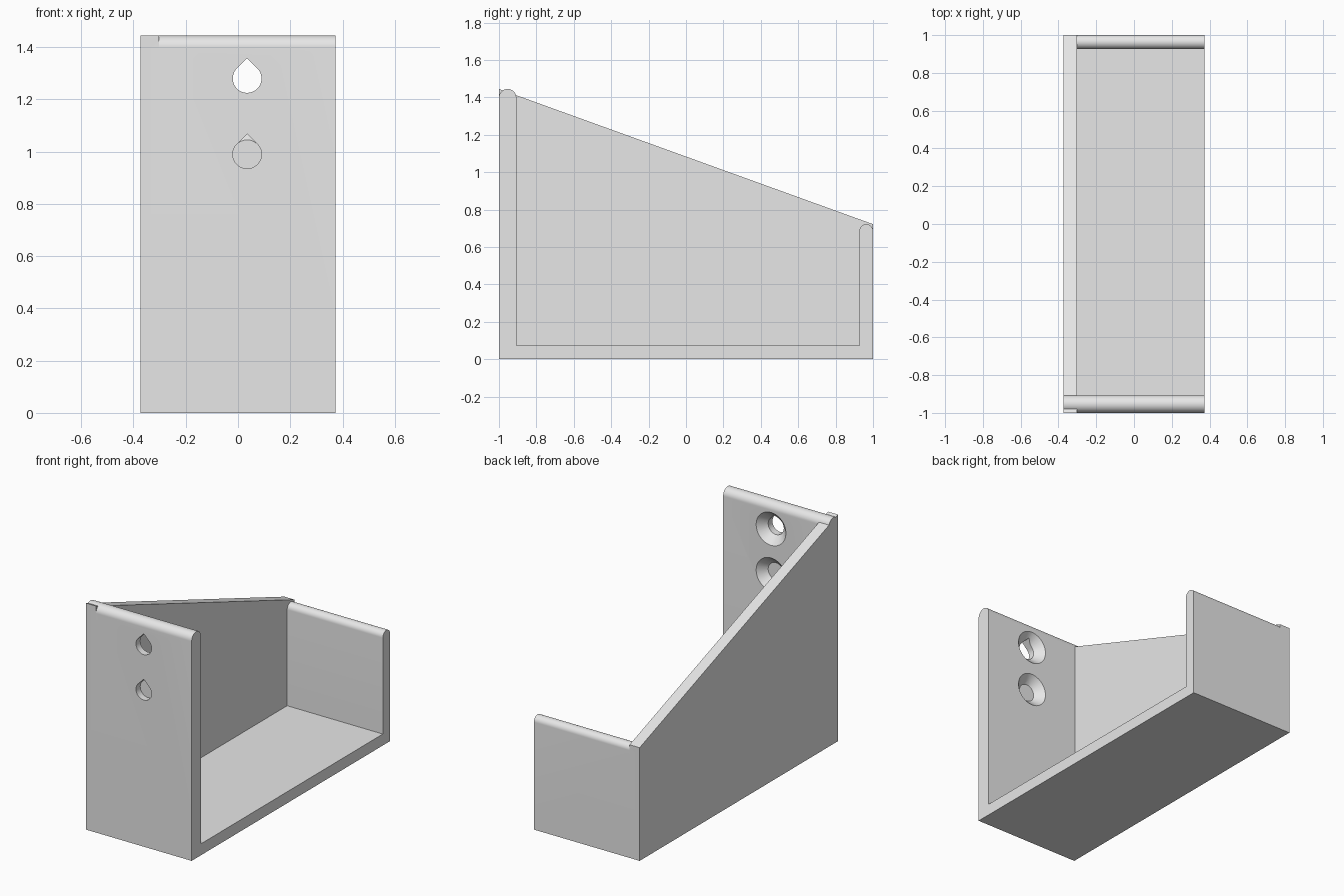
import bpy
import bmesh
from math import radians, sin, cos, pi, sqrt
from mathutils import Matrix, Vector

if "Cube" in bpy.data.objects:
    bpy.data.objects.remove(bpy.data.objects["Cube"], do_unlink=True)

# Main dimensions
HALF_W = 0.373
FRONT_T, BACK_T, FLOOR_T, SIDE_T = 0.093, 0.073, 0.073, 0.071
FRONT_H, BACK_H = 1.445, 0.722
FRONT_IN, BACK_IN = -1 + FRONT_T, 1 - BACK_T
HOLE_X, HOLE_R, SINK_R = 0.035, 0.055, 0.105

grey = bpy.data.materials.new("plain grey")
grey.use_nodes = True
grey.diffuse_color = (0.8, 0.8, 0.8, 1)
grey.node_tree.nodes["Principled BSDF"].inputs["Base Color"].default_value = (0.8, 0.8, 0.8, 1)


def finish(name, bm):
    bmesh.ops.recalc_face_normals(bm, faces=bm.faces)
    mesh = bpy.data.meshes.new(name)
    bm.to_mesh(mesh)
    bm.free()
    obj = bpy.data.objects.new(name, mesh)
    bpy.context.collection.objects.link(obj)
    mesh.materials.append(grey)
    return obj


def prism(name, outline, depth):
    """Extrude a closed outline of 3D points along the depth vector."""
    bm = bmesh.new()
    face = bm.faces.new([bm.verts.new(p) for p in outline])
    ext = bmesh.ops.extrude_face_region(bm, geom=[face])
    verts = [v for v in ext["geom"] if isinstance(v, bmesh.types.BMVert)]
    bmesh.ops.translate(bm, vec=depth, verts=verts)
    return finish(name, bm)


def arc(cx, cz, r, start, end, steps):
    angles = [radians(start + (end - start) * i / steps) for i in range(steps + 1)]
    return [(cx + r * cos(a), cz + r * sin(a)) for a in angles]


def combine(target, tool, operation):
    """Apply a boolean and remove the tool object."""
    tool.hide_render = True
    mod = target.modifiers.new(operation.title(), "BOOLEAN")
    mod.operation, mod.object, mod.solver = operation, tool, "EXACT"
    bpy.ops.object.select_all(action="DESELECT")
    bpy.context.view_layer.objects.active = target
    target.select_set(True)
    bpy.ops.object.modifier_apply(modifier=mod.name)
    bpy.data.objects.remove(tool, do_unlink=True)


# Tray: tall front plate, floor and short back plate with rounded top edges
rf, rb = FRONT_T / 2, BACK_T / 2
section = [(-1, 0), (1, 0)]
section += arc(1 - rb, BACK_H - rb, rb, 0, 180, 24)
section += [(BACK_IN, FLOOR_T), (FRONT_IN, FLOOR_T)]
section += arc(-1 + rf, FRONT_H - rf, rf, 0, 180, 24)
bracket = prism("bracket", [(-HALF_W, y, z) for y, z in section], Vector((2 * HALF_W, 0, 0)))

# Sloping side wall
slope = [(-1, 0), (1, 0), (1, BACK_H), (-1, FRONT_H)]
side = prism("side_wall", [(-HALF_W, y, z) for y, z in slope], Vector((SIDE_T, 0, 0)))
combine(bracket, side, "UNION")

# Teardrop screw holes, countersunk on the inside
for z in (1.28, 0.99):
    drop = arc(HOLE_X, z, HOLE_R, 135, 405, 36) + [(HOLE_X, z + HOLE_R * sqrt(2))]
    hole = prism("hole_cutter", [(x, -1.1, h) for x, h in drop], Vector((0, 0.25, 0)))
    combine(bracket, hole, "DIFFERENCE")

    over = 0.01
    depth = SINK_R - HOLE_R + over
    bm = bmesh.new()
    bmesh.ops.create_cone(
        bm, cap_ends=True, segments=48, radius1=HOLE_R, radius2=SINK_R + over, depth=depth,
        matrix=Matrix.Translation((HOLE_X, FRONT_IN + over - depth / 2, z))
        @ Matrix.Rotation(-pi / 2, 4, "X"))
    combine(bracket, finish("sink_cutter", bm), "DIFFERENCE")

bpy.ops.object.shade_smooth_by_angle(angle=radians(30))
